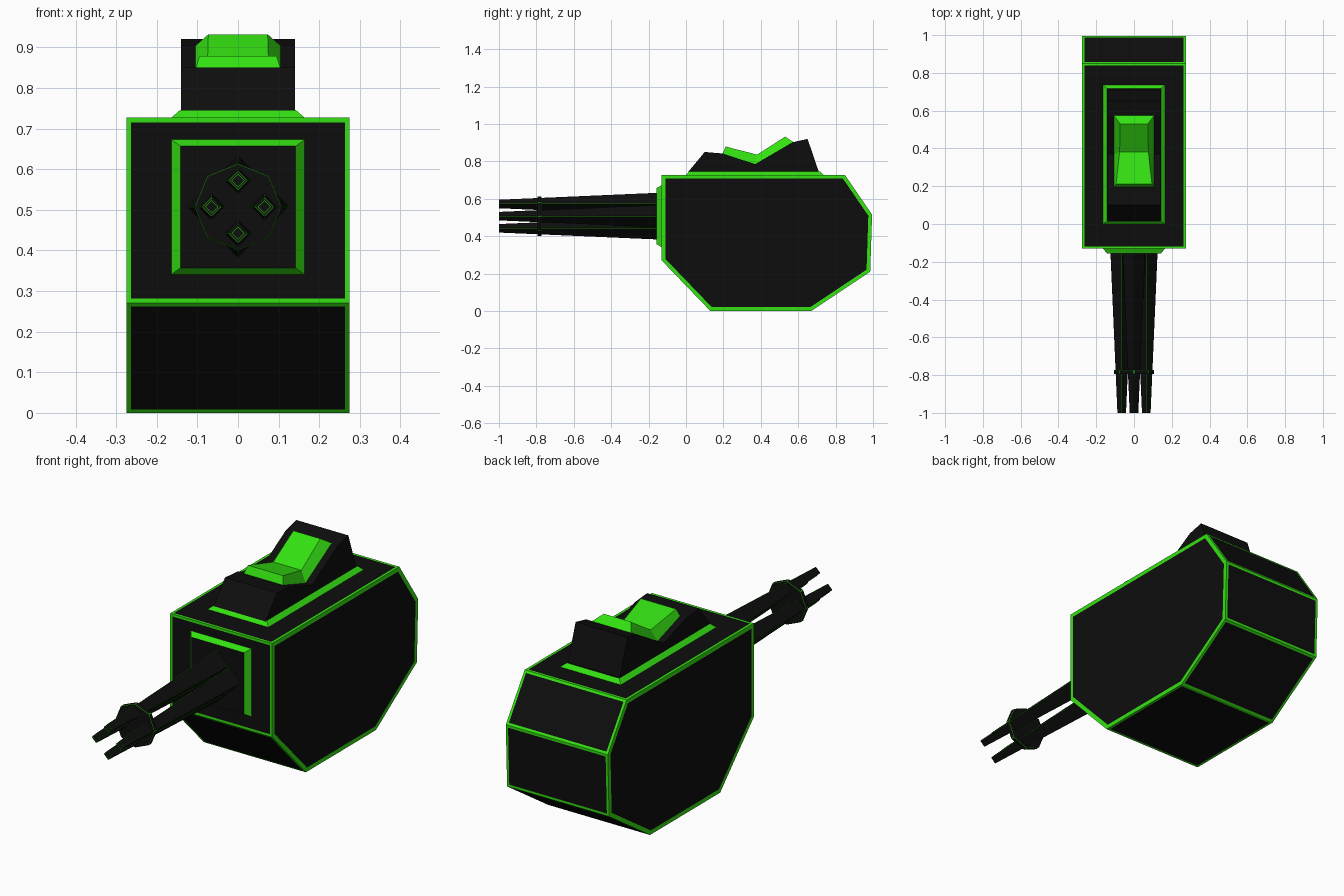
import bpy
import bmesh
import math

if "Cube" in bpy.data.objects:
    bpy.data.objects.remove(bpy.data.objects["Cube"])


def make_material(name, rgb):
    m = bpy.data.materials.new(name)
    m.diffuse_color = (*rgb, 1)
    m.use_nodes = True
    m.node_tree.nodes["Principled BSDF"].inputs["Base Color"].default_value = m.diffuse_color
    return m


BLACK = make_material("matte black", (0.0042, 0.0042, 0.0042))
GREEN = make_material("bright green", (0.034, 0.75, 0.006))


def loft(sections):
    """Closed solid through matching rings of points."""
    bm = bmesh.new()
    rings = [[bm.verts.new(p) for p in s] for s in sections]
    n = len(rings[0])
    for a, b in zip(rings, rings[1:]):
        for i in range(n):
            j = (i + 1) % n
            bm.faces.new((a[i], a[j], b[j], b[i]))
    bm.faces.new(rings[0])
    bm.faces.new(rings[-1])
    bmesh.ops.recalc_face_normals(bm, faces=bm.faces[:])
    bm.normal_update()
    return bm


def finish(bm, name):
    me = bpy.data.meshes.new(name)
    bm.to_mesh(me)
    bm.free()
    me.materials.append(BLACK)
    me.materials.append(GREEN)
    ob = bpy.data.objects.new(name, me)
    bpy.context.collection.objects.link(ob)
    return ob


def extrude_x(profile, half):
    return loft([[(x, y, z) for y, z in profile] for x in (-half, half)])


def rim(bm, faces, width):
    """Flat green border inside each face."""
    new = bmesh.ops.inset_individual(bm, faces=faces, thickness=width,
                                     use_even_offset=True)["faces"]
    for f in new:
        f.material_index = 1


# Housing: seven-sided side profile, every face bordered in green
body = [(-0.13, 0.727), (0.85, 0.727), (0.995, 0.515), (0.985, 0.21),
        (0.67, 0), (0.13, 0), (-0.13, 0.27)]
bm = extrude_x(body, 0.275)
sides = [f for f in bm.faces if abs(f.normal.x) > 0.9]
others = [f for f in bm.faces if abs(f.normal.x) <= 0.9]
rim(bm, sides, 0.02)
rim(bm, others, 0.012)
finish(bm, "housing")


# Raised panels: green sloped sides, black face
def raised_panel(name, outer, inner, axis):
    bm = loft([outer, inner])
    for f in bm.faces:
        f.material_index = 0 if abs(f.normal[axis]) > 0.95 else 1
    finish(bm, name)


def rect(x, a0, a1):
    return [(-x, a0), (x, a0), (x, a1), (-x, a1)]


raised_panel("front_panel",
             [(x, -0.129, z) for x, z in rect(0.165, 0.34, 0.673)],
             [(x, -0.157, z) for x, z in rect(0.142, 0.357, 0.657)], 1)
raised_panel("top_panel",
             [(x, y, 0.726) for x, y in rect(0.165, -0.002, 0.737)],
             [(x, y, 0.746) for x, y in rect(0.142, 0.018, 0.717)], 2)

# Sight block with a notched top
block = [(0.012, 0.744), (0.1, 0.85), (0.195, 0.842), (0.37, 0.785),
         (0.57, 0.902), (0.65, 0.92), (0.71, 0.744)]
finish(extrude_x(block, 0.14), "sight_block")

# Green bent insert lying in the notch: (y, z, half width) below and above
low = [(0.195, 0.84, 0.107), (0.37, 0.782, 0.107), (0.575, 0.902, 0.107)]
high = [(0.212, 0.879, 0.095), (0.38, 0.836, 0.076), (0.53, 0.932, 0.073)]
bm = loft([[(-a[2], a[0], a[1]), (a[2], a[0], a[1]),
            (b[2], b[0], b[1]), (-b[2], b[0], b[1])]
           for a, b in zip(low, high)])
for f in bm.faces:
    f.material_index = 1
finish(bm, "sight_insert")

# Four tapered diamond barrels with green ridges and bored muzzles
CZ = 0.507


def diamond(cx, cz, y, r):
    return [(cx + r * math.cos(k * math.pi / 2), y,
             cz + r * math.sin(k * math.pi / 2)) for k in range(4)]


for i in range(4):
    a = i * math.pi / 2
    cx, cz = 0.065 * math.cos(a), CZ + 0.065 * math.sin(a)
    bm = loft([diamond(cx, cz, -0.15, 0.061), diamond(cx, cz, -1.0, 0.024)])
    ridges = [e for e in bm.edges
              if abs(e.verts[0].co.y - e.verts[1].co.y) > 0.5]
    bmesh.ops.bevel(bm, geom=ridges, offset=0.0018, segments=1,
                    affect='EDGES', material=1)
    bm.normal_update()
    muzzle = [f for f in bm.faces if f.normal.y < -0.9]
    rim(bm, muzzle, 0.0015)
    bmesh.ops.inset_individual(bm, faces=muzzle, thickness=0.004,
                               use_even_offset=True)
    rim(bm, muzzle, 0.0018)
    hole = bmesh.ops.extrude_discrete_faces(bm, faces=muzzle)["faces"]
    bmesh.ops.translate(bm, vec=(0, 0.05, 0),
                        verts=list({v for f in hole for v in f.verts}))
    finish(bm, "barrel_%d" % (i + 1))

# Octagonal collar around the barrels, green edged
bm = loft([[(0.107 * math.cos(k * math.pi / 4), y,
             CZ + 0.107 * math.sin(k * math.pi / 4)) for k in range(8)]
           for y in (-0.795, -0.773)])
bmesh.ops.bevel(bm, geom=bm.edges[:], offset=0.002, segments=1,
                affect='EDGES', material=1)
finish(bm, "barrel_collar")
